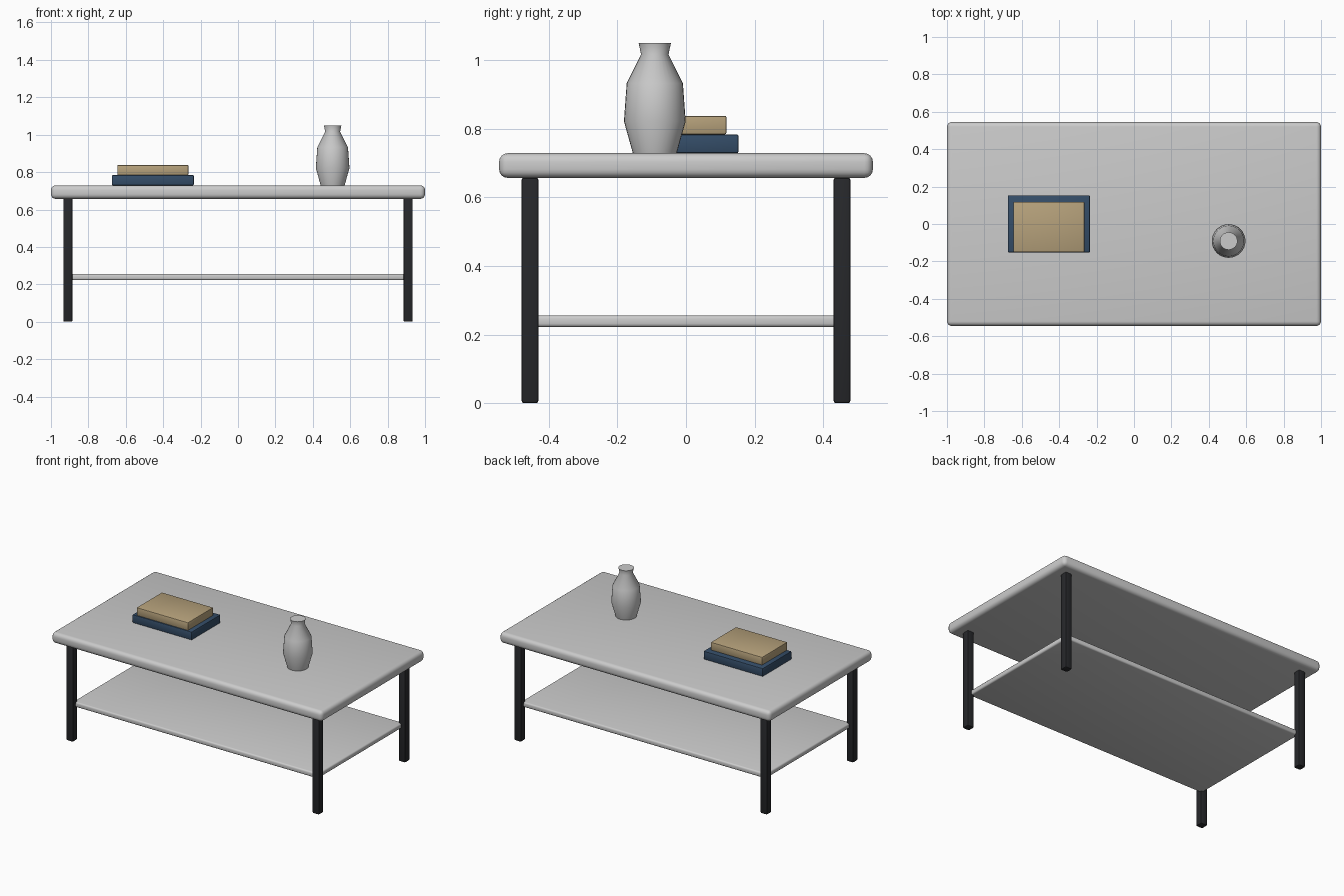
import bpy, math

if "Cube" in bpy.data.objects:
    bpy.data.objects.remove(bpy.data.objects["Cube"])


def material(name, color):
    m = bpy.data.materials.new(name)
    m.diffuse_color = (*color, 1)
    m.use_nodes = True
    m.node_tree.nodes["Principled BSDF"].inputs["Base Color"].default_value = m.diffuse_color
    return m


def box(name, lo, hi, bevel, segments=2, mat=None):
    bpy.ops.mesh.primitive_cube_add(size=1, location=[(a + b) / 2 for a, b in zip(lo, hi)])
    ob = bpy.context.object
    ob.name = name
    ob.scale = [b - a for a, b in zip(lo, hi)]
    bpy.ops.object.transform_apply(location=False, rotation=False, scale=True)
    mod = ob.modifiers.new("rounded_edges", 'BEVEL')
    mod.width, mod.segments = bevel, segments
    bpy.ops.object.modifier_apply(modifier=mod.name)
    bpy.ops.object.shade_smooth_by_angle(angle=math.radians(40))
    if mat:
        ob.data.materials.append(mat)
    return ob


def lathe(name, center, profile, n=32):
    cx, cy = center
    verts = [(r * math.cos(2 * math.pi * i / n), r * math.sin(2 * math.pi * i / n), z)
             for r, z in profile for i in range(n)]
    faces = [(k * n + i, k * n + (i + 1) % n, (k + 1) * n + (i + 1) % n, (k + 1) * n + i)
             for k in range(len(profile) - 1) for i in range(n)]
    faces.append(tuple(reversed(range(n))))
    faces.append(tuple(range((len(profile) - 1) * n, len(profile) * n)))
    me = bpy.data.meshes.new(name)
    me.from_pydata(verts, [], faces)
    ob = bpy.data.objects.new(name, me)
    ob.location = (cx, cy, 0)
    bpy.context.collection.objects.link(ob)
    bpy.ops.object.select_all(action='DESELECT')
    bpy.context.view_layer.objects.active = ob
    ob.select_set(True)
    bpy.ops.object.shade_smooth_by_angle(angle=math.radians(40))
    return ob


black = material("black_metal", (0.02, 0.021, 0.024))
blue = material("blue_cover", (0.035, 0.075, 0.14))
tan = material("tan_cover", (0.47, 0.36, 0.2))

# Table top and lower shelf
box("table_top", (-1, -0.545, 0.657), (1, 0.545, 0.729), 0.025, 4)
box("lower_shelf", (-0.905, -0.45, 0.222), (0.905, 0.45, 0.256), 0.01, 3)

# Four square legs
for sx, side in ((-1, "left"), (1, "right")):
    for sy, end in ((-1, "front"), (1, "back")):
        x, y = sx * 0.909, sy * 0.455
        box(f"{end}_{side}_leg", (x - 0.025, y - 0.025, 0), (x + 0.025, y + 0.025, 0.658),
            0.008, 2, black)

# Stacked books
box("lower_book", (-0.674, -0.152, 0.729), (-0.236, 0.153, 0.784), 0.005, 2, blue)
box("upper_book", (-0.645, -0.150, 0.784), (-0.265, 0.118, 0.838), 0.005, 2, tan)

# Vase
lathe("vase", (0.506, -0.091),
      [(0.064, 0.729), (0.09, 0.822), (0.082, 0.933), (0.04, 1.017), (0.047, 1.05)])
